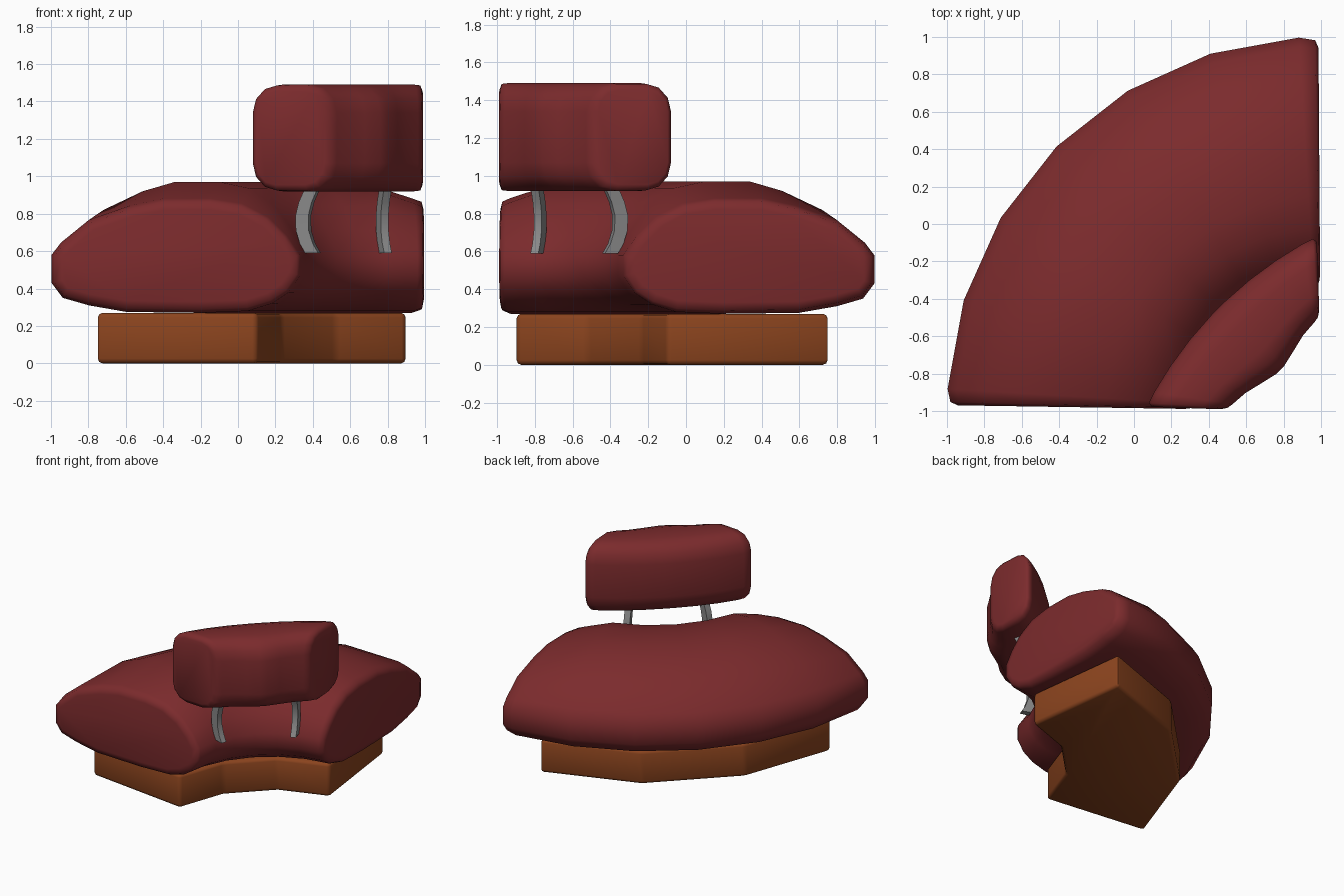
import bpy, bmesh, math
from mathutils import Vector

if "Cube" in bpy.data.objects:
    bpy.data.objects.remove(bpy.data.objects["Cube"])

CX, CY = 1.0, -1.0          # centre of the quarter-circle sweep


def material(name, rgb):
    m = bpy.data.materials.new(name)
    m.diffuse_color = (*rgb, 1)
    m.use_nodes = True
    m.node_tree.nodes["Principled BSDF"].inputs["Base Color"].default_value = m.diffuse_color
    return m


RED = material("dark red upholstery", (0.2, 0.024, 0.026))
WOOD = material("brown wood", (0.26, 0.058, 0.013))
METAL = material("grey metal", (0.25, 0.25, 0.25))


def finish(name, bm, mat, angle):
    bmesh.ops.recalc_face_normals(bm, faces=bm.faces[:])
    me = bpy.data.meshes.new(name)
    bm.to_mesh(me)
    bm.free()
    me.materials.append(mat)
    ob = bpy.data.objects.new(name, me)
    bpy.context.collection.objects.link(ob)
    bpy.ops.object.select_all(action='DESELECT')
    ob.select_set(True)
    bpy.context.view_layer.objects.active = ob
    bpy.ops.object.shade_smooth_by_angle(angle=math.radians(angle))
    return ob


def loft(name, rings, mat, angle=70):
    """Skin a list of closed rings and cap both ends."""
    bm = bmesh.new()
    vs = [[bm.verts.new(p) for p in r] for r in rings]
    n = len(rings[0])
    for a, b in zip(vs, vs[1:]):
        for i in range(n):
            j = (i + 1) % n
            bm.faces.new((a[i], a[j], b[j], b[i]))
    bm.faces.new(vs[0])
    bm.faces.new(vs[-1])
    return finish(name, bm, mat, angle)


def inset(prof, d):
    """Move a counter-clockwise 2D outline inward by d."""
    out = []
    for i, p in enumerate(prof):
        t = (Vector(prof[(i + 1) % len(prof)]) - Vector(prof[i - 1])).normalized()
        out.append((p[0] - t.y * d, p[1] + t.x * d))
    return out


def polar(r, deg, z):
    a = math.radians(deg)
    return (CX + r * math.cos(a), CY + r * math.sin(a), z)


# Seat cushion: (radius, height) profile swept round the corner
seat = [(0.95, .28), (1.2, .27), (1.6, .275), (1.8, .31), (1.94, .35),
        (2.0, .43), (2.0, .58), (1.95, .66), (1.8, .82), (1.58, .92),
        (1.4, .97), (1.15, .97), (.98, .935), (.84, .84), (.74, .71),
        (.67, .58), (.67, .47), (.73, .38), (.82, .32)]
seat_end = [(r, z if z < .6 else .6 + (z - .6) * .76) for r, z in seat]
half = [(0, seat), (13.9, seat), (27.8, seat), (41.6, seat_end),
        (43.6, inset(seat_end, .018)), (44.1, inset(seat_end, .06))]
stations = [(-o - (.5 if o > 43 else 0), p) for o, p in reversed(half[1:])] + half
loft("seat_cushion", [[polar(r, 135 + o, z) for r, z in p] for o, p in stations], RED)

# Back cushion: rounded-rectangle profile, bulging on both long sides
W, Z0, Z1, R = 0.48, 0.92, 1.49, 0.15
back = []
for cx, cz, start in ((W - R, Z0 + R, -90), (W - R, Z1 - R, 0), (R, Z1 - R, 90), (R, Z0 + R, 180)):
    for k in range(4):
        a = math.radians(start + 30 * k)
        back.append((cx + R * math.cos(a), cz + R * math.sin(a)))


def back_ring(t, prof):
    q = math.sqrt(0.5)
    ring = []
    for w, z in prof:
        s = w / W
        u = t * (.352 + (.645 - .352) * s)
        inner = .303 + .045 * min(1, abs(t) / .6) + .016 * t * t
        v = inner * (1 - s) + (.778 - .1 * t * t) * s
        ring.append((CX + (u - v) * q, CY + (u + v) * q, z))
    return ring


half = [(0.08, back), (.35, back), (.62, back), (.87, back),
        (.965, inset(back, .004)), (1, inset(back, .035))]
stations = [(-t, p) for t, p in reversed(half)] + half
loft("back_cushion", [back_ring(t, p) for t, p in stations], RED)

# Curved metal struts holding the back cushion
path = [(.635, .59), (.665, .64), (.688, .71), (.69, .79), (.672, .86), (.64, .93), (.62, .99)]
for side, deg in (("left", 160.7), ("right", 109.3)):
    rings = []
    for r, z in path:
        h = math.degrees(.023 / r)
        rings.append([polar(r + dr, deg + da, z) for dr, da in
                      ((-.036, -h), (.036, -h), (.036, h), (-.036, h))])
    loft(f"{side}_strut", rings, METAL, 40)

# Wooden plinth: faceted quarter ring with radial ends and softened edges
outline = [polar(1.77, a, 0) for a in (173.2, 147.7, 122.3, 96.8)]
outline += [polar(.905, a, 0) for a in (96.4, 122, 148, 173.6)]
bm = bmesh.new()
face = bm.faces.new([bm.verts.new(p) for p in outline])
top = bmesh.ops.extrude_face_region(bm, geom=[face])
bmesh.ops.translate(bm, vec=(0, 0, .27),
                    verts=[g for g in top["geom"] if isinstance(g, bmesh.types.BMVert)])
bmesh.ops.recalc_face_normals(bm, faces=bm.faces[:])
bmesh.ops.bevel(bm, geom=bm.edges[:], offset=.025, segments=2, profile=.5, affect='EDGES')
finish("wooden_base", bm, WOOD, 50)
